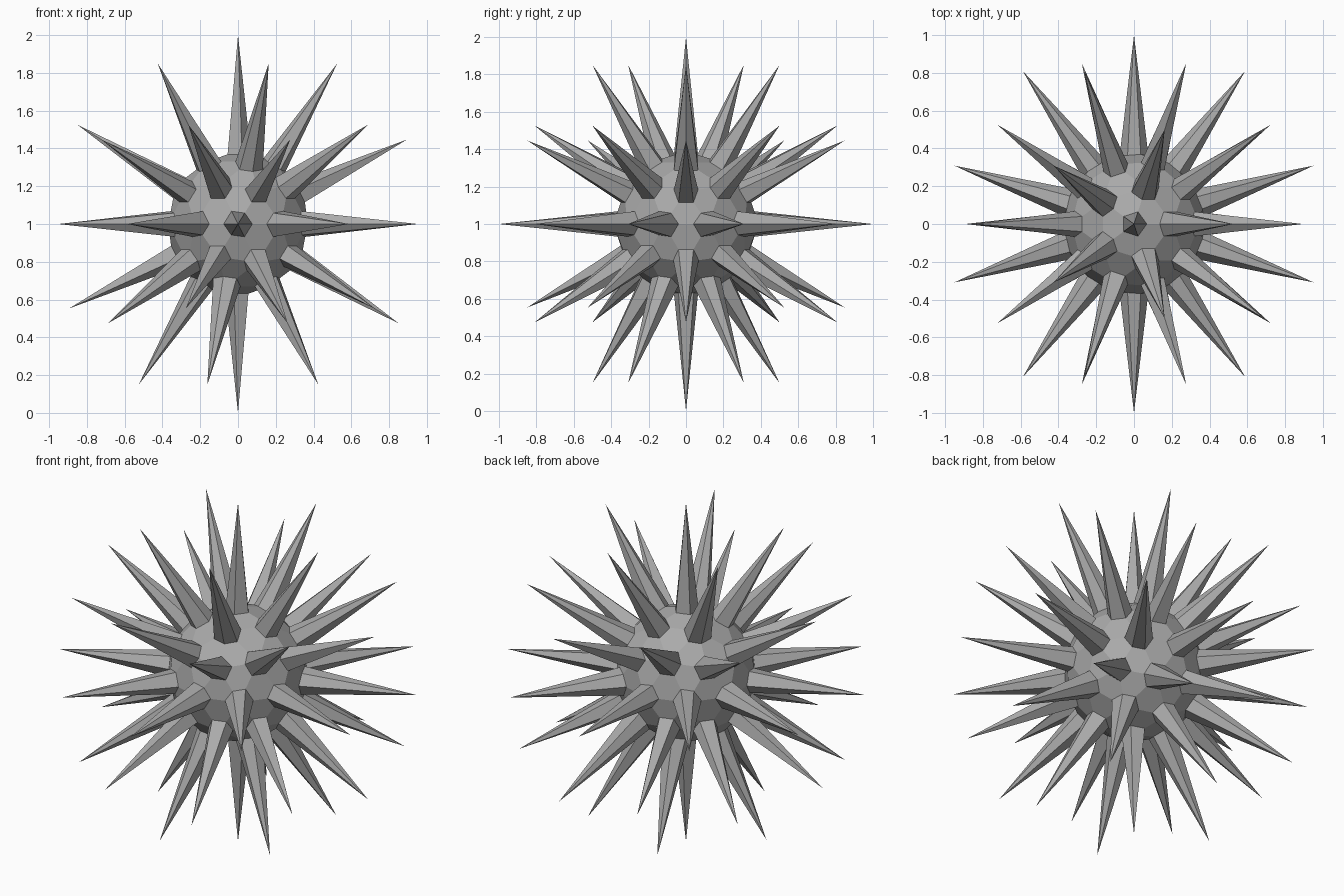
import bpy, bmesh, math
from mathutils import Vector

if "Cube" in bpy.data.objects:
    bpy.data.objects.remove(bpy.data.objects["Cube"])

CORE = 0.388     # radius of the icosphere the core is cut from
CUT = 1 / 3      # how far along each edge the corners are cut off
TIP = 1.0        # distance from centre to each spike tip
CENTRE = Vector((0, 0, 1))

ico = bmesh.new()
bmesh.ops.create_icosphere(ico, subdivisions=2, radius=CORE)
ball = bmesh.new()

# Cut points: two on every icosphere edge
cut = {}
for e in ico.edges:
    for v in e.verts:
        o = e.other_vert(v)
        cut[v.index, o.index] = ball.verts.new(v.co.lerp(o.co, CUT))

# Core panels: each triangle with its corners cut becomes a hexagon
for f in ico.faces:
    ids = [v.index for v in f.verts]
    ring = []
    for a, b in zip(ids, ids[1:] + ids[:1]):
        ring += [cut[a, b], cut[b, a]]
    ball.faces.new(ring)

# Spikes: every cut corner is drawn out to a sharp point
for v in ico.verts:
    tip = ball.verts.new(v.co.normalized() * TIP)
    for f in v.link_faces:
        p, q = [cut[v.index, o.index] for o in f.verts if o != v]
        ball.faces.new((p, q, tip))
ico.free()

bmesh.ops.translate(ball, verts=ball.verts, vec=CENTRE)
bmesh.ops.recalc_face_normals(ball, faces=ball.faces)
mesh = bpy.data.meshes.new("spiked_ball")
ball.to_mesh(mesh)
ball.free()

# Dark grey finish
mat = bpy.data.materials.new("dark_grey")
mat.diffuse_color = (0.4, 0.4, 0.4, 1)
mat.use_nodes = True
mat.node_tree.nodes["Principled BSDF"].inputs["Base Color"].default_value = mat.diffuse_color
mesh.materials.append(mat)
bpy.context.collection.objects.link(bpy.data.objects.new("spiked_ball", mesh))
